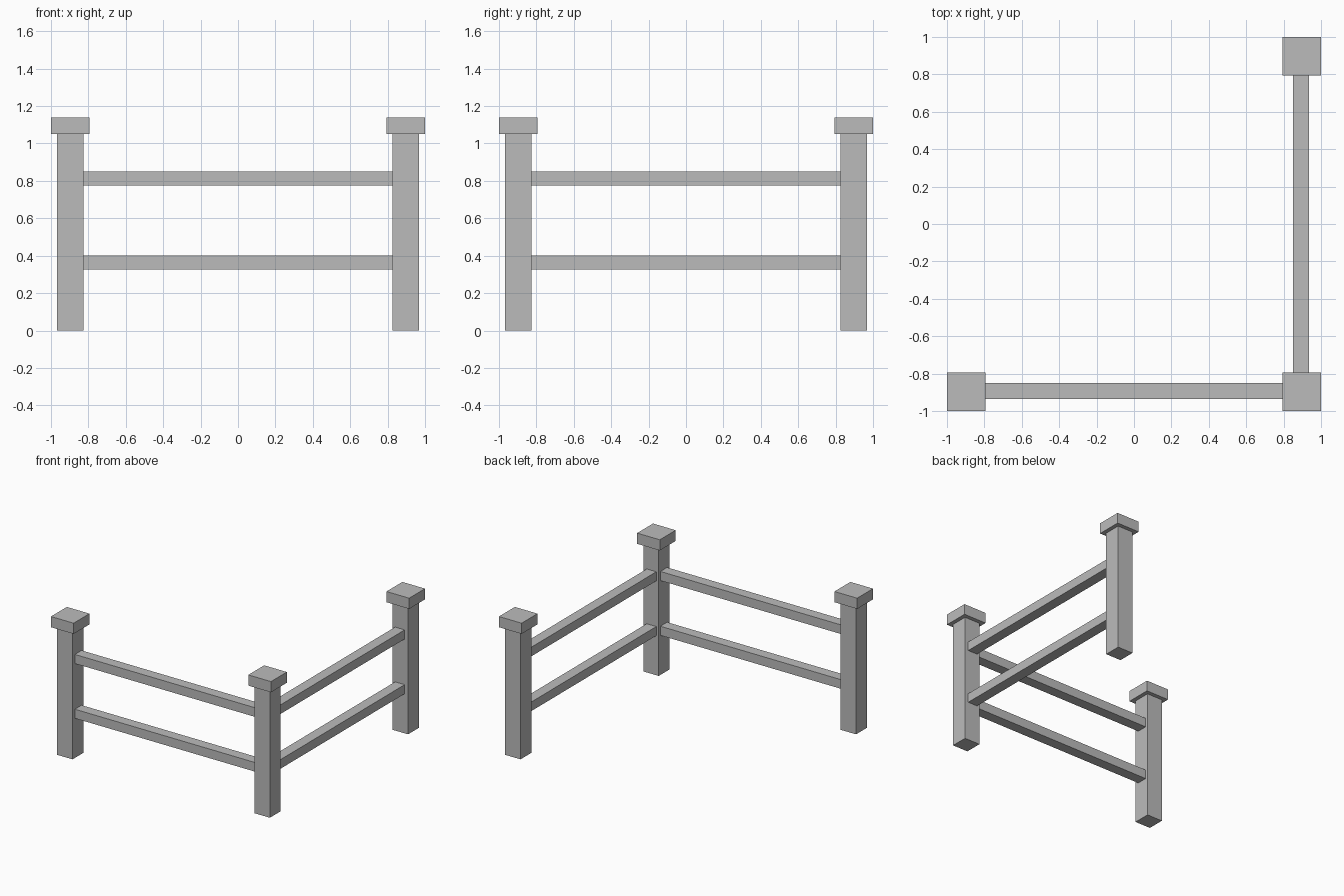
import bpy

cube = bpy.data.objects.get("Cube")
if cube:
    bpy.data.objects.remove(cube, do_unlink=True)

# Single flat colour
grey = bpy.data.materials.new("plain_grey")
grey.use_nodes = True
colour = (0.5, 0.5, 0.5, 1)
grey.diffuse_color = colour
grey.node_tree.nodes["Principled BSDF"].inputs["Base Color"].default_value = colour


def box(name, low, high):
    """Box between two opposite corners."""
    bpy.ops.mesh.primitive_cube_add(size=1)
    ob = bpy.context.object
    ob.name = name
    for v in ob.data.vertices:
        v.co = [h if c > 0 else l for c, l, h in zip(v.co, low, high)]
    ob.data.materials.append(grey)
    return ob


POST = 0.897        # distance of post centres from the middle
HALF = 0.07         # half width of a post
CAP = 0.103         # half width of a cap
CAP_Z, TOP = 1.052, 1.14

# Three posts with overhanging square caps
for name, sx, sy in (("right", -1, -1), ("corner", 1, -1), ("back", 1, 1)):
    x, y = sx * POST, sy * POST
    box(name + "_post", (x - HALF, y - HALF, 0), (x + HALF, y + HALF, CAP_Z))
    box(name + "_cap", (x - CAP, y - CAP, CAP_Z), (x + CAP, y + CAP, TOP))

# Two rails along each side of the corner
END = POST - HALF
INNER, OUTER = 0.849, 0.936
for name, z0, z1 in (("lower", 0.325, 0.4), ("upper", 0.775, 0.85)):
    box("front_" + name + "_rail", (-END, -OUTER, z0), (END, -INNER, z1))
    box("side_" + name + "_rail", (INNER, -END, z0), (OUTER, END, z1))
